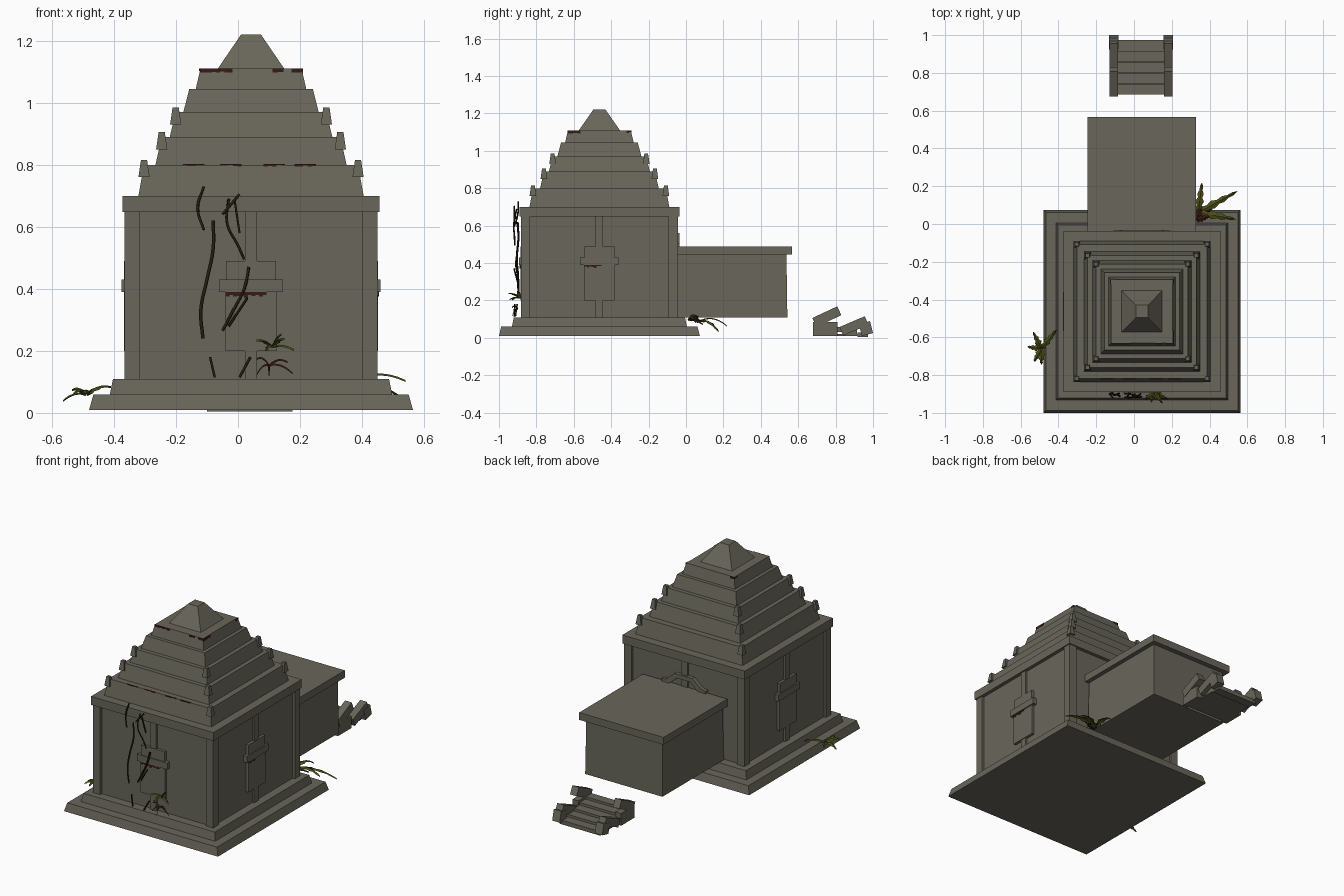
import bpy, bmesh, math, random
from mathutils import Vector, Matrix

random.seed(4)
CX, CY = 0.042, -0.463


def mat(name, r, g, b):
    m = bpy.data.materials.new(name)
    m.diffuse_color = (r, g, b, 1)
    return m


STONE = mat("weathered stone", 0.14, 0.133, 0.103)
VINE = mat("dark vine", 0.02, 0.014, 0.005)
MOSS = mat("red brown moss", 0.04, 0.01, 0.008)
LEAF = mat("olive leaf", 0.07, 0.075, 0.008)


def add(name, verts, faces, m):
    me = bpy.data.meshes.new(name)
    me.from_pydata([tuple(v) for v in verts], [], faces)
    me.materials.append(m)
    ob = bpy.data.objects.new(name, me)
    bpy.context.collection.objects.link(ob)
    bm = bmesh.new()
    bm.from_mesh(me)
    bmesh.ops.recalc_face_normals(bm, faces=bm.faces)
    bm.to_mesh(me)
    bm.free()
    return ob


BOX = [(3, 2, 1, 0), (4, 5, 6, 7), (0, 1, 5, 4), (1, 2, 6, 5), (2, 3, 7, 6), (3, 0, 4, 7)]


# box that may taper from bottom half sizes to top half sizes
def frustum(name, cx, cy, h0, h1, z0, z1, m=STONE):
    c = [(-1, -1), (1, -1), (1, 1), (-1, 1)]
    v = [(cx + a * h[0], cy + b * h[1], z) for h, z in ((h0, z0), (h1, z1)) for a, b in c]
    return add(name, v, BOX, m)


def box(name, x0, x1, y0, y1, z0, z1, m=STONE):
    h = ((x1 - x0) / 2, (y1 - y0) / 2)
    return frustum(name, (x0 + x1) / 2, (y0 + y1) / 2, h, h, z0, z1, m)


# box on one wall: along the wall t0..t1, outward d0..d1
def wall_box(name, side, t0, t1, d0, d1, z0, z1, m=STONE):
    if side in "fb":
        s = -1 if side == "f" else 1
        ys = sorted((CY + s * d0, CY + s * d1))
        return box(name, CX + t0, CX + t1, *ys, z0, z1, m)
    s = -1 if side == "l" else 1
    xs = sorted((CX + s * d0, CX + s * d1))
    return box(name, *xs, CY + t0, CY + t1, z0, z1, m)


# stepped base
frustum("base_lower", CX, CY, (0.522, 0.537), (0.508, 0.525), 0.01, 0.06)
frustum("base_upper", CX, CY, (0.455, 0.468), (0.445, 0.458), 0.06, 0.11)

# chamber with corner pillars and cornice
HX, HY = 0.408, 0.42
box("chamber", CX - HX + 0.015, CX + HX - 0.015, CY - HY + 0.015, CY + HY - 0.015, 0.11, 0.66)
for sx in (-1, 1):
    for sy in (-1, 1):
        px, py = CX + sx * (HX - 0.025), CY + sy * (HY - 0.025)
        box("corner_pillar", px - 0.025, px + 0.025, py - 0.025, py + 0.025, 0.11, 0.65)
frustum("cornice", CX, CY, (0.415, 0.427), (0.415, 0.427), 0.648, 0.70)

# pilaster and false door on each wall
for s in "fblr":
    d = HY if s in "fb" else HX
    wall_box("pilaster", s, -0.02, 0.02, d - 0.03, d - 0.002, 0.11, 0.65)
    if s != "b":
        wall_box("false_door", s, -0.082, 0.082, d - 0.03, d + 0.002, 0.2, 0.39)
        wall_box("door_lintel", s, -0.103, 0.103, d - 0.03, d + 0.009, 0.39, 0.43)
        wall_box("door_crown", s, -0.08, 0.08, d - 0.03, d + 0.002, 0.43, 0.49)

# pediment frame over the porch
yb = CY + HY
outer = [(-0.15, 0.485), (-0.15, 0.505), (-0.12, 0.51), (-0.06, 0.56), (0.06, 0.56), (0.12, 0.51), (0.15, 0.505), (0.15, 0.485)]
inner = [(-0.10, 0.485), (-0.10, 0.487), (-0.09, 0.495), (-0.045, 0.535), (0.045, 0.535), (0.09, 0.495), (0.10, 0.487), (0.10, 0.485)]
v, f = [], []
for y in (yb - 0.03, yb + 0.008):
    v += [(CX + x, y, z) for x, z in outer + inner]
for i in range(7):
    f += [(i, i + 1, i + 9, i + 8), (16 + i, 17 + i, 25 + i, 24 + i),
          (i, i + 1, i + 17, i + 16), (8 + i, 9 + i, 25 + i, 24 + i)]
f += [(0, 8, 24, 16), (7, 15, 31, 23)]
add("pediment_frame", v, f, STONE)

# stepped roof with corner studs
tiers = [(0.70, 0.80, 0.363, 0.345), (0.80, 0.89, 0.308, 0.288), (0.89, 0.97, 0.262, 0.243),
         (0.97, 1.045, 0.218, 0.199), (1.045, 1.11, 0.178, 0.163)]
for i, (z0, z1, a, b) in enumerate(tiers):
    frustum("roof_tier", CX, CY, (a, a * 1.03), (b, b * 1.03), z0, z1)
    if i < 3:
        for sx in (-1, 1):
            for sy in (-1, 1):
                frustum("corner_stud", CX + sx * b, CY + sy * b * 1.03, (0.018, 0.018),
                        (0.01, 0.01), z1 - 0.04, z1 + 0.015)
frustum("roof_cap", CX, CY, (0.107, 0.11), (0.032, 0.033), 1.11, 1.22)

# porch hall and flat roof
frustum("porch_hall", CX, 0.245, (0.262, 0.297), (0.258, 0.292), 0.11, 0.45)
box("porch_roof", -0.245, 0.327, -0.05, 0.567, 0.445, 0.49)


# rough stair: tilted rail blocks and planks
def tilted(name, x, y, z, w, l, h, deg):
    o = box(name, -w / 2, w / 2, -l / 2, l / 2, -h / 2, h / 2)
    o.data.transform(Matrix.Translation((x, y, z)) @ Matrix.Rotation(math.radians(deg), 4, "X"))


for x in (-0.107, 0.182):
    box("stair_side", x - 0.02, x + 0.02, 0.68, 0.81, 0.01, 0.085)
    tilted("stair_rail", x, 0.753, 0.114, 0.045, 0.147, 0.052, 25)
    tilted("stair_rail", x, 0.898, 0.064, 0.045, 0.147, 0.05, 23)
    tilted("stair_foot", x, 0.962, 0.05, 0.05, 0.062, 0.066, 14)
for i in range(5):
    y, z = 0.685 + i * 0.058, 0.085 - i * 0.014
    box("stair_plank", -0.1, 0.175, y, y + 0.056, z - 0.025, z)
box("stair_bed", -0.1, 0.175, 0.69, 0.95, 0.01, 0.02)


# climbing vines on the front wall
def vine(pts, r=0.0045):
    cu = bpy.data.curves.new("vine", "CURVE")
    cu.dimensions = "3D"
    cu.bevel_depth, cu.bevel_resolution, cu.resolution_u = r, 0, 4
    sp = cu.splines.new("BEZIER")
    sp.bezier_points.add(len(pts) - 1)
    for p, (x, z) in zip(sp.bezier_points, pts):
        p.co = (x, -0.893 - random.random() * 0.03, z)
        p.handle_left_type = p.handle_right_type = "AUTO"
    cu.materials.append(VINE)
    bpy.context.collection.objects.link(bpy.data.objects.new("vine", cu))


vine([(-0.08, 0.62), (-0.08, 0.53), (-0.10, 0.43), (-0.12, 0.33), (-0.113, 0.24)], 0.0055)
vine([(-0.03, 0.69), (-0.035, 0.61), (0.0, 0.54), (0.02, 0.495)])
vine([(0.035, 0.47), (0.02, 0.4), (-0.013, 0.335), (-0.05, 0.265)], 0.0055)
for p in ([(-0.11, 0.73), (-0.13, 0.66), (-0.11, 0.59)], [(0.005, 0.705), (-0.05, 0.64)],
          [(-0.01, 0.68), (0.005, 0.58)], [(-0.09, 0.18), (-0.075, 0.115)],
          [(0.04, 0.18), (0.005, 0.115)], [(0.03, 0.37), (-0.03, 0.28)]):
    vine(p)


# ferns: arching folded blades
def fern(base, tips, width, m=LEAF, arch=0.03):
    v, f = [], []
    b = Vector(base)
    for t in tips:
        t = Vector(t)
        side = (t - b).cross(Vector((0, 0, 1))).normalized()
        k = len(v)
        for j in range(9):
            u = j / 8
            c = b.lerp(t, u) + Vector((0, 0, arch * 4 * u * (1 - u)))
            w = width * (1 - u) ** 0.6 * (0.45 + 0.55 * min(1, u * 3)) * (1 if j % 2 else 0.6)
            v += [c - side * w, c + Vector((0, 0, 0.006)), c + side * w]
        for j in range(8):
            q = k + j * 3
            f += [(q, q + 1, q + 4, q + 3), (q + 1, q + 2, q + 5, q + 4)]
    add("fern", v, f, m)


fern((0.34, 0.06, 0.08), [(0.55, 0.175, 0.03), (0.36, 0.22, 0.06), (0.54, 0.025, 0.1)], 0.03)
fern((0.33, 0.02, 0.09), [(0.42, 0.09, 0.07), (0.40, 0.04, 0.11), (0.36, 0.1, 0.08)], 0.025, MOSS, 0.01)
fern((-0.49, -0.66, 0.055), [(-0.565, -0.65, 0.035), (-0.535, -0.57, 0.07), (-0.49, -0.745, 0.06),
                             (-0.41, -0.56, 0.08), (-0.53, -0.73, 0.06)], 0.025, LEAF, 0.012)
fern((0.11, -0.89, 0.21), [(0.06, -0.93, 0.23), (0.18, -0.93, 0.2), (0.15, -0.95, 0.235),
                           (0.09, -0.945, 0.2), (0.14, -0.9, 0.25)], 0.018, LEAF, 0.008)
fern((0.1, -0.9, 0.15), [(0.06, -0.92, 0.12), (0.175, -0.92, 0.125), (0.10, -0.93, 0.115),
                         (0.16, -0.93, 0.16), (0.06, -0.91, 0.17)], 0.006, MOSS, 0.012)


# ragged moss strips below ledges
def moss(side, t0, t1, d, z, h):
    n = max(2, int((t1 - t0) / 0.012))
    for i in range(n):
        a, b = t0 + (t1 - t0) * i / n, t0 + (t1 - t0) * (i + 1) / n
        wall_box("moss", side, a, b, d - 0.006, d, z - h * random.uniform(0.35, 1), z, MOSS)


moss("f", -0.165, -0.06, 0.171, 1.11, 0.022)
moss("f", 0.07, 0.105, 0.171, 1.11, 0.02)
moss("f", 0.13, 0.165, 0.171, 1.11, 0.022)
moss("r", -0.17, -0.1, 0.167, 1.11, 0.022)
moss("r", 0.145, 0.17, 0.167, 1.11, 0.022)
moss("b", -0.165, -0.135, 0.171, 1.11, 0.022)
moss("l", 0.145, 0.17, 0.167, 1.11, 0.022)
moss("f", -0.082, 0.05, HY + 0.006, 0.39, 0.02)
moss("r", -0.08, 0.01, HX + 0.005, 0.39, 0.016)
for t in (-0.22, -0.1, 0.04, 0.14):
    moss("f", t, t + 0.07, 0.358, 0.802, 0.008)
